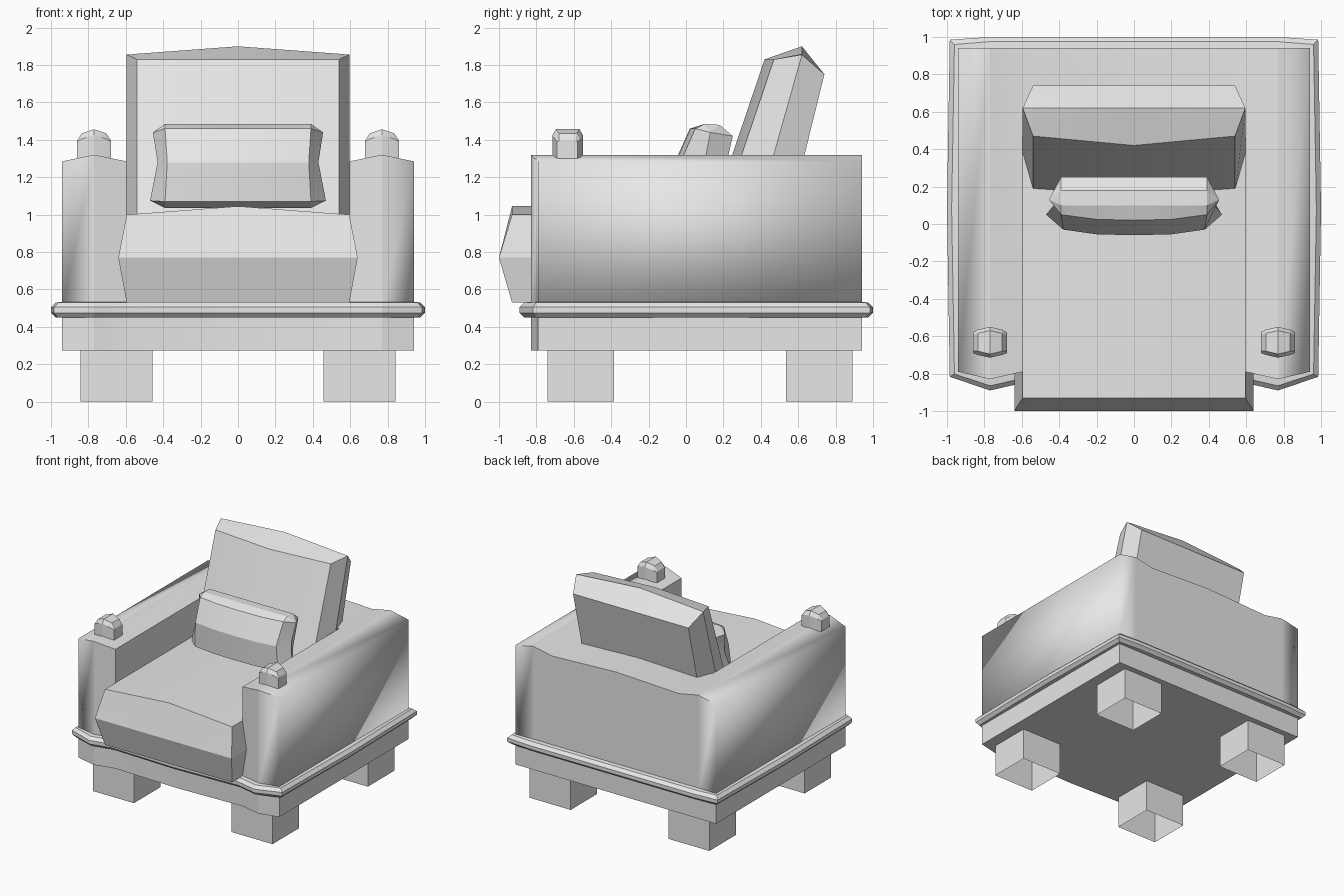
import bpy, bmesh
from math import radians

cube = bpy.data.objects.get("Cube")
if cube:
    bpy.data.objects.remove(cube, do_unlink=True)

GREY = (0.8, 0.8, 0.8, 1)
mat = bpy.data.materials.new("plain_grey")
mat.use_nodes = True
mat.diffuse_color = GREY
mat.node_tree.nodes["Principled BSDF"].inputs["Base Color"].default_value = GREY


def finish(name, bm):
    """Clean a bmesh and turn it into a shaded object."""
    bmesh.ops.remove_doubles(bm, verts=bm.verts, dist=0.0005)
    bmesh.ops.dissolve_degenerate(bm, edges=bm.edges, dist=0.0005)
    bmesh.ops.recalc_face_normals(bm, faces=bm.faces)
    mesh = bpy.data.meshes.new(name)
    bm.to_mesh(mesh)
    bm.free()
    mesh.materials.append(mat)
    ob = bpy.data.objects.new(name, mesh)
    bpy.context.collection.objects.link(ob)
    bpy.ops.object.select_all(action="DESELECT")
    ob.select_set(True)
    bpy.context.view_layer.objects.active = ob
    bpy.ops.object.shade_smooth_by_angle(angle=radians(20))
    return ob


def loft(name, rings, cap=False):
    """Skin a row of equal-length closed rings."""
    bm = bmesh.new()
    vs = [[bm.verts.new(p) for p in r] for r in rings]
    n = len(rings[0])
    for a, b in zip(vs, vs[1:]):
        for i in range(n):
            j = (i + 1) % n
            bm.faces.new((a[i], a[j], b[j], b[i]))
    if cap:
        bm.faces.new(vs[0])
        bm.faces.new(vs[-1])
    return finish(name, bm)


def ring(x, *yz):
    return [(x, y, z) for y, z in yz]


def box_ring(x, y0, y1, z0, z1):
    return ring(x, (y0, z0), (y0, z1), (y1, z1), (y1, z0))


def mirrored(half):
    """Rings from the centre outward become a full row, side to side."""
    return [[(-x, y, z) for x, y, z in r] for r in reversed(half)] + half


# Body: base, then arms and back in one shell
BACK, SEAM = 0.94, 0.49
FRONT = [(0, -0.81), (0.595, -0.79), (0.77, -0.83), (0.94, -0.79)]
loft("base", mirrored([box_ring(x, y, BACK, 0.275, SEAM) for x, y in FRONT]), True)
tops = [1.285, 1.32, 1.285]
shell = [box_ring(x, 0.5, BACK, SEAM, z) for x, z in ((0, 1.31), (0.595, 1.285))]
shell += [box_ring(x, y, BACK, SEAM, z) for (x, y), z in zip(FRONT[1:], tops)]
loft("arms_and_back", mirrored(shell))
arm_end = bpy.data.objects["arms_and_back"]
bm = bmesh.new()
bm.from_mesh(arm_end.data)
bmesh.ops.holes_fill(bm, edges=[e for e in bm.edges if e.is_boundary], sides=0)
bmesh.ops.recalc_face_normals(bm, faces=bm.faces)
bm.to_mesh(arm_end.data)
bm.free()


# Trim band around the body
def plan(d, z):
    e = d - 0.015
    half = [(x, y - d, z) for x, y in FRONT[:3]]
    half += [(0.94 + e, -0.79 - e * 0.6, z), (0.94 + d, 0.08, z),
             (0.94 + e, BACK + e, z), (0.77, BACK + d, z)]
    return half + [(-x, y, z) for x, y, z in reversed(half) if x]


BAND = [(-0.01, 0.45), (0.035, 0.45), (0.06, 0.475), (0.06, 0.505),
        (0.035, 0.53), (-0.01, 0.535)]
loft("trim_band", [plan(d, z) for d, z in BAND])

# Seat cushion with a bulging edge
low, mid = 0.53, 0.77


def seat_ring(x, top):
    return ring(x, (-0.93, low), (-1, mid), (-0.93, top), (0.55, top), (0.55, mid), (0.55, low))


f, b = (-1, mid), (0.55, mid)
loft("seat_cushion", mirrored([seat_ring(0, 1.045), seat_ring(0.595, 1.0),
                               ring(0.64, f, f, f, b, b, b)]))

# Leaning back cushion
low = 0.9
mb, mt = (0.35, low), (0.62, 1.855)


def back_ring(x, bulge, top):
    return ring(x, (0.155 - bulge, low), (0.47 - bulge, 1.83), (0.62, top),
                (0.74, 1.75), (0.53, low), mb)


loft("back_cushion", mirrored([back_ring(0, 0.05, 1.9), back_ring(0.54, 0, 1.86),
                               ring(0.595, mb, mt, mt, mt, mb, mb)]))


# Small pillow with pinched sides
def pillow_ring(x, bulge, s):
    pts = ring(x, (-0.02 - bulge, 1.07), (-0.03 - bulge, 1.28), (0.05 - bulge, 1.46),
               (0.1, 1.485), (0.18, 1.48), (0.25, 1.42), (0.2, 1.2), (0.14, 1.04), (0.06, 1.035))
    return [(px * (s if 1.1 < z < 1.3 else 1), y, z) for px, y, z in pts]


lo, ce, hi = (0.47, 0.05, 1.075), (0.43, 0.1, 1.28), (0.455, 0.13, 1.44)
loft("small_pillow", mirrored([pillow_ring(0, 0.03, 1), pillow_ring(0.2, 0.025, 1),
                               pillow_ring(0.39, 0, 0.97),
                               [lo, ce, hi, hi, hi, hi, ce, lo, lo]]))


# Knobs on the arms
def knob_ring(x, yf, yb, shoulder, inset, top):
    return ring(x, (yf, 1.25), (yf, shoulder), (yf + inset, top),
                (yb - inset, top), (yb, shoulder), (yb, 1.25))


knob = mirrored([knob_ring(0, -0.715, -0.55, 1.425, 0.02, 1.457),
                 knob_ring(0.065, -0.7, -0.565, 1.405, 0.02, 1.435),
                 knob_ring(0.092, -0.69, -0.58, 1.39, 0.01, 1.395)])
for side, cx in (("left", 0.77), ("right", -0.77)):
    loft(side + "_arm_knob", [[(x + cx, y, z) for x, y, z in r] for r in knob], True)

# Hollow square legs, open underneath
for side, s in (("left", 1), ("right", -1)):
    for end, y0, y1 in (("front", -0.74, -0.385), ("rear", 0.535, 0.89)):
        x0, x1 = 0.457 * s, 0.842 * s
        square = [(x0, y0), (x1, y0), (x1, y1), (x0, y1)]
        loft(f"{end}_{side}_leg", [[(x, y, z) for x, y in square] for z in (0, 0.275)])
